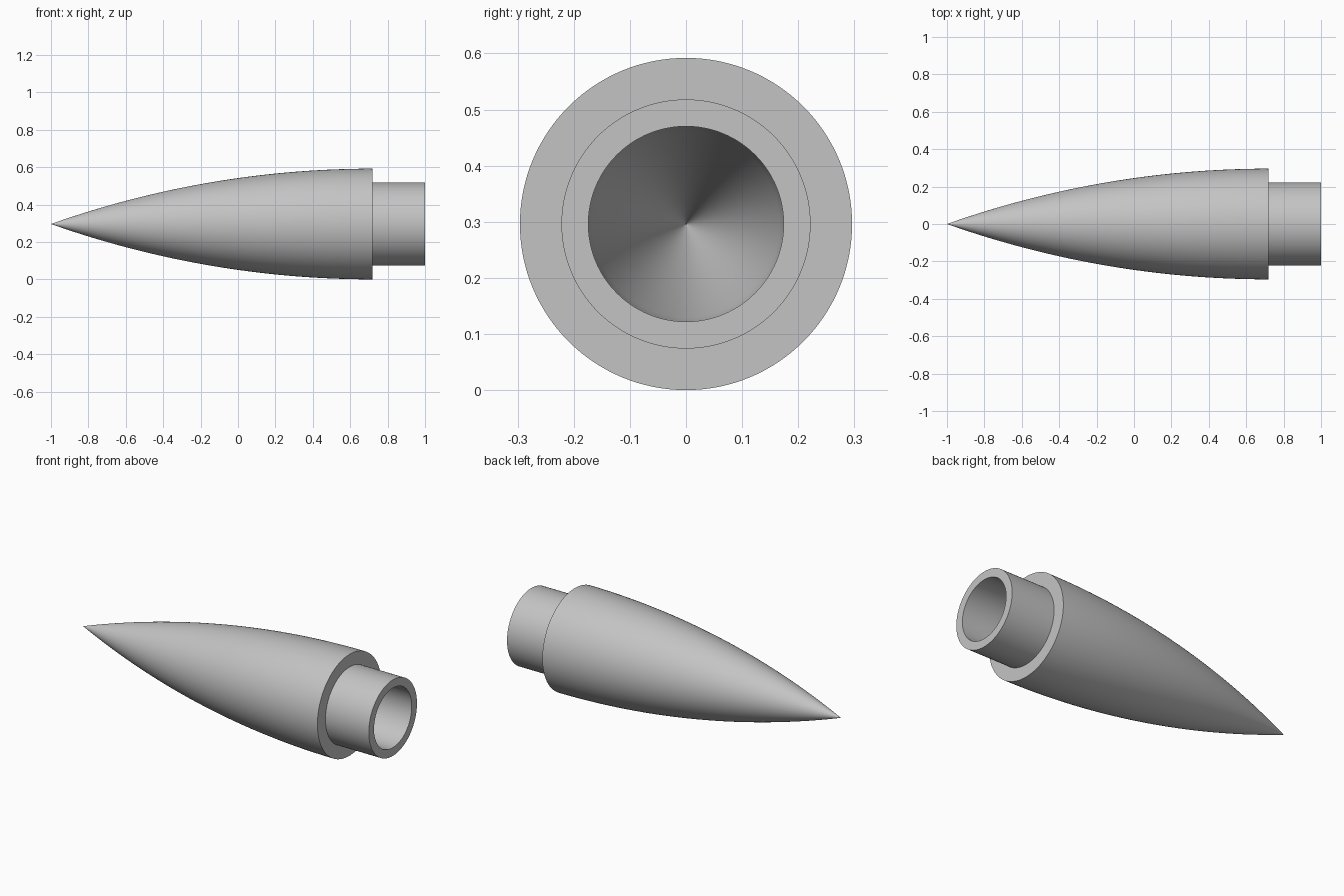
import bpy
import bmesh
import math

cube = bpy.data.objects.get("Cube")
if cube:
    bpy.data.objects.remove(cube, do_unlink=True)

SEGMENTS = 128
RADIUS = 0.296          # base of the nose
LENGTH = 1.72           # tip to base
SHOULDER = 0.222        # outer radius of the coupling
BORE = 0.174            # inner radius of the coupling
WALL = SHOULDER - BORE
ARC = (RADIUS ** 2 + LENGTH ** 2) / (2 * RADIUS)


def ogive(d):
    """Radius of the tangent ogive at distance d from the tip."""
    return math.sqrt(ARC ** 2 - (LENGTH - d) ** 2) + RADIUS - ARC


def solve_distance(radius):
    """Distance from the tip at which the ogive reaches a radius."""
    return LENGTH - math.sqrt(ARC ** 2 - (radius - RADIUS + ARC) ** 2)


def curve_points(start, end, inset, steps):
    """Ogive points, packed more closely near the tip."""
    points = []
    for i in range(steps + 1):
        d = start + (end - start) * (i / steps) ** 2
        points.append((d - 1, max(ogive(d) - inset, 0)))
    return points


def lathe(name, profile, material):
    """Turn an (x, radius) profile around the long axis."""
    bm = bmesh.new()
    verts = [bm.verts.new((x, 0, r)) for x, r in profile]
    edges = [bm.edges.new(pair) for pair in zip(verts, verts[1:])]
    bmesh.ops.spin(bm, geom=verts + edges, cent=(0, 0, 0), axis=(1, 0, 0),
                   angle=math.tau, steps=SEGMENTS, use_merge=True)
    bmesh.ops.remove_doubles(bm, verts=bm.verts, dist=1e-5)
    bmesh.ops.recalc_face_normals(bm, faces=bm.faces)
    mesh = bpy.data.meshes.new(name)
    bm.to_mesh(mesh)
    bm.free()
    mesh.materials.append(material)
    obj = bpy.data.objects.new(name, mesh)
    obj.location.z = RADIUS
    bpy.context.collection.objects.link(obj)
    bpy.ops.object.select_all(action="DESELECT")
    obj.select_set(True)
    bpy.context.view_layer.objects.active = obj
    bpy.ops.object.shade_smooth_by_angle(angle=math.radians(30))
    return obj


grey = bpy.data.materials.new("light grey")
grey.use_nodes = True
colour = (0.55, 0.55, 0.55, 1)
grey.diffuse_color = colour
grey.node_tree.nodes["Principled BSDF"].inputs["Base Color"].default_value = colour

# Outer skin, stepped coupling, then the bore and the hollow up to its point
outer = curve_points(0, LENGTH, 0, 48)
coupling = [(LENGTH - 1, SHOULDER), (1, SHOULDER), (1, BORE)]
hollow = curve_points(solve_distance(WALL), solve_distance(SHOULDER), WALL, 32)
lathe("nose_cone", outer + coupling + hollow[::-1], grey)
